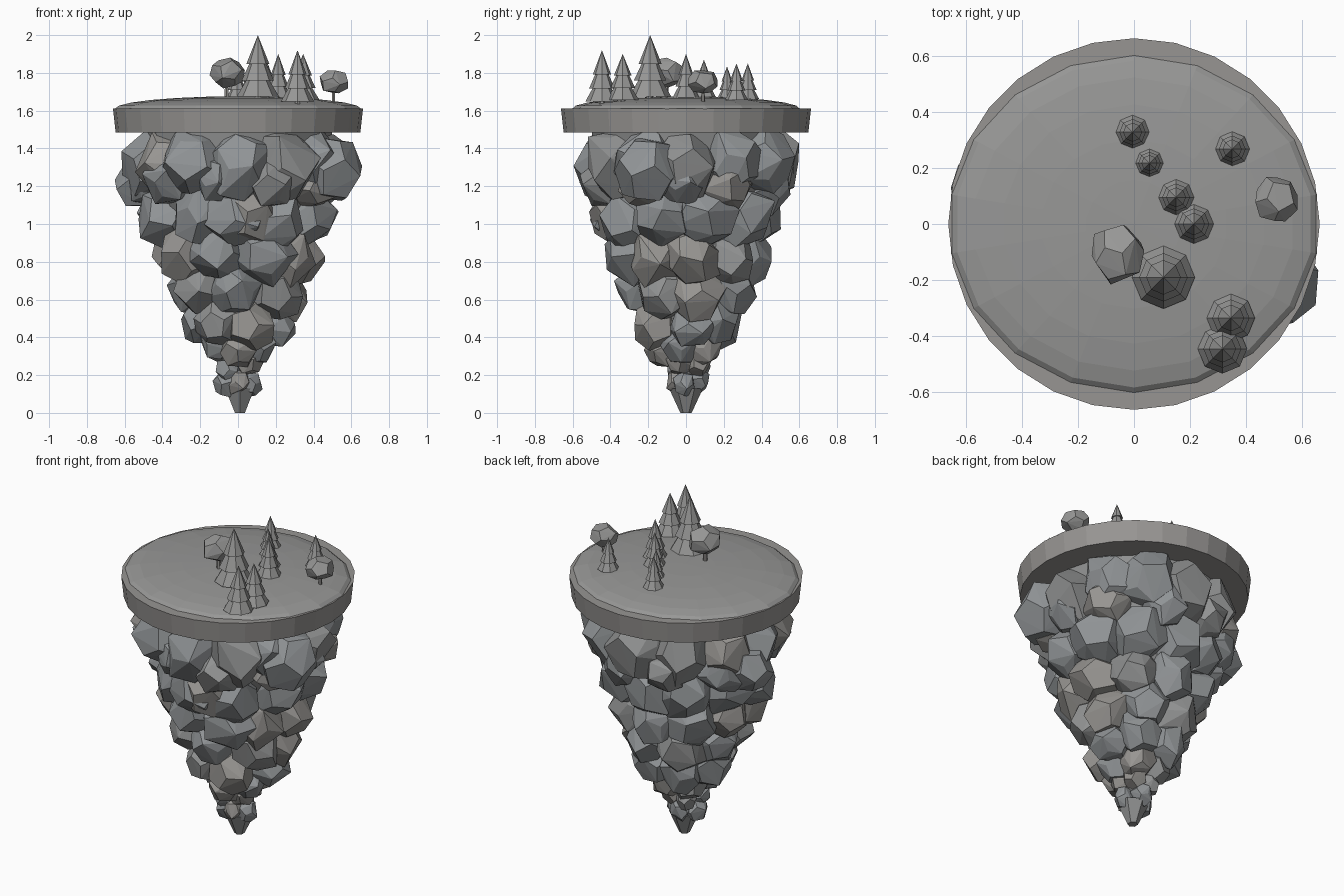
import bpy, bmesh, math, random
from mathutils import Vector, Matrix

if "Cube" in bpy.data.objects:
    bpy.data.objects.remove(bpy.data.objects["Cube"])

random.seed(5)


def mat(name, rgb):
    m = bpy.data.materials.new(name)
    m.diffuse_color = (*rgb, 1)
    m.use_nodes = True
    m.node_tree.nodes["Principled BSDF"].inputs["Base Color"].default_value = m.diffuse_color
    return m


COOL = mat("cool_rock", (0.28, 0.295, 0.305))
MID = mat("mid_rock", (0.28, 0.285, 0.285))
WARM = mat("warm_rock", (0.31, 0.30, 0.285))
GREEN = mat("grass_and_leaf", (0.31, 0.31, 0.305))


def finish(bm, name, material=None):
    bmesh.ops.recalc_face_normals(bm, faces=bm.faces)
    me = bpy.data.meshes.new(name)
    bm.to_mesh(me)
    bm.free()
    ob = bpy.data.objects.new(name, me)
    bpy.context.collection.objects.link(ob)
    if material:
        me.materials.append(material)
    return ob


def cone(bm, x, y, z0, z1, r0, r1, sides):
    bmesh.ops.create_cone(bm, cap_ends=True, segments=sides, radius1=r0, radius2=r1,
                          depth=z1 - z0, matrix=Matrix.Translation((x, y, (z0 + z1) / 2)))


def boulder(name, loc, size, material=None, jitter=0.16):
    # jittered dodecahedron: hull of an icosahedron's face centres
    ico = bmesh.new()
    bmesh.ops.create_icosphere(ico, subdivisions=1, radius=1)
    pts = [f.calc_center_median().normalized() for f in ico.faces]
    ico.free()
    rot = Matrix.Rotation(random.uniform(0, 6.28), 3, 'Z') @ Matrix.Rotation(random.uniform(0, 6.28), 3, 'X')
    bm = bmesh.new()
    for p in pts:
        q = rot @ (p * random.uniform(1 - jitter, 1 + jitter))
        bm.verts.new(Vector(loc) + Vector([q[i] * size[i] for i in range(3)]))
    bmesh.ops.convex_hull(bm, input=bm.verts[:])
    loose = [v for v in bm.verts if not v.link_faces]
    bmesh.ops.delete(bm, geom=loose, context='VERTS')
    return finish(bm, name, material)


# island rim slab
bm = bmesh.new()
cone(bm, 0, 0, 1.485, 1.612, 0.648, 0.662, 28)
finish(bm, "rim_slab", mat("earth", (0.31, 0.30, 0.29)))

# shallow oval grass dome
bm = bmesh.new()
bmesh.ops.create_uvsphere(bm, u_segments=18, v_segments=12, radius=1)
for v in bm.verts:
    v.co = (v.co.x * 0.662, v.co.y * 0.603, 1.61 + v.co.z * 0.066)
finish(bm, "grass_dome", GREEN)

# hidden core filling the gaps between boulders
bm = bmesh.new()
core = [(0.08, 0.03), (0.3, 0.08), (0.6, 0.21), (0.9, 0.33), (1.2, 0.46), (1.5, 0.5)]
for (za, ra), (zb, rb) in zip(core, core[1:]):
    cone(bm, 0, 0, za, zb, ra, rb, 12)
finish(bm, "rock_core", MID)

# boulder rings: height, outer radius, count, boulder radius
rings = [(1.33, 0.60, 12, 0.185), (1.22, 0.575, 10, 0.13), (1.04, 0.51, 10, 0.165),
         (0.84, 0.45, 9, 0.155), (0.65, 0.37, 7, 0.145), (0.48, 0.30, 6, 0.13),
         (0.36, 0.205, 5, 0.10), (0.25, 0.14, 4, 0.07), (0.15, 0.112, 4, 0.07)]
for k, (z, outer, n, r) in enumerate(rings):
    for i in range(n):
        a = 2 * math.pi * (i + 0.5 * (k % 2) + random.uniform(-0.15, 0.15)) / n - math.pi / 2
        s = r * random.uniform(0.9, 1.12)
        d = outer - 0.92 * s + random.uniform(-0.012, 0.012)
        zz = min(z + random.uniform(-0.025, 0.025), 1.51 - s)
        boulder("boulder", (d * math.cos(a) * 1.015, d * math.sin(a) * 0.985, zz), (s, s, s * 1.06),
                random.choice([COOL, COOL, MID, WARM]))

# large individual boulders
for x, y, z, r in [(0.48, -0.20, 1.29, 0.185), (-0.52, 0.12, 1.21, 0.14), (0.06, -0.35, 1.05, 0.17)]:
    boulder("large_boulder", (x, y, z), (r, r, r), WARM if z < 1.1 else COOL, 0.06)

# pointed tip
bm = bmesh.new()
cone(bm, 0.01, 0, 0.0, 0.13, 0.03, 0.09, 6)
finish(bm, "tip_rock", MID)

# pines: x, y, radius, ground, top
pines = [(0.105, -0.19, 0.112, 1.665, 2.0), (0.345, -0.335, 0.086, 1.65, 1.90),
         (0.315, -0.445, 0.088, 1.64, 1.92), (0.213, 0.0, 0.072, 1.66, 1.90),
         (0.15, 0.095, 0.064, 1.665, 1.87), (0.055, 0.217, 0.052, 1.66, 1.835),
         (-0.005, 0.327, 0.061, 1.655, 1.85), (0.35, 0.267, 0.062, 1.65, 1.85)]
for x, y, r, z0, z1 in pines:
    h = z1 - z0
    bm = bmesh.new()
    cone(bm, x, y, z0 - 0.03, z0 + 0.1 * h, r * 0.18, r * 0.15, 6)
    for lo, hi, rb, rt in [(0.03, 0.36, 1, 0.42), (0.28, 0.62, 0.77, 0.3), (0.54, 1, 0.55, 0)]:
        cone(bm, x, y, z0 + lo * h, z0 + hi * h, r * rb, r * rt, 8)
    finish(bm, "pine_tree", GREEN)

# round trees
for x, y, r, z0, zc in [(-0.06, -0.105, 0.1, 1.65, 1.80), (0.505, 0.09, 0.08, 1.62, 1.75)]:
    bm = bmesh.new()
    cone(bm, x, y, z0, zc, r * 0.13, r * 0.1, 6)
    finish(bm, "tree_trunk", WARM)
    boulder("tree_crown", (x, y, zc), (r, r * 1.1, r * 0.86), GREEN, 0.1)
